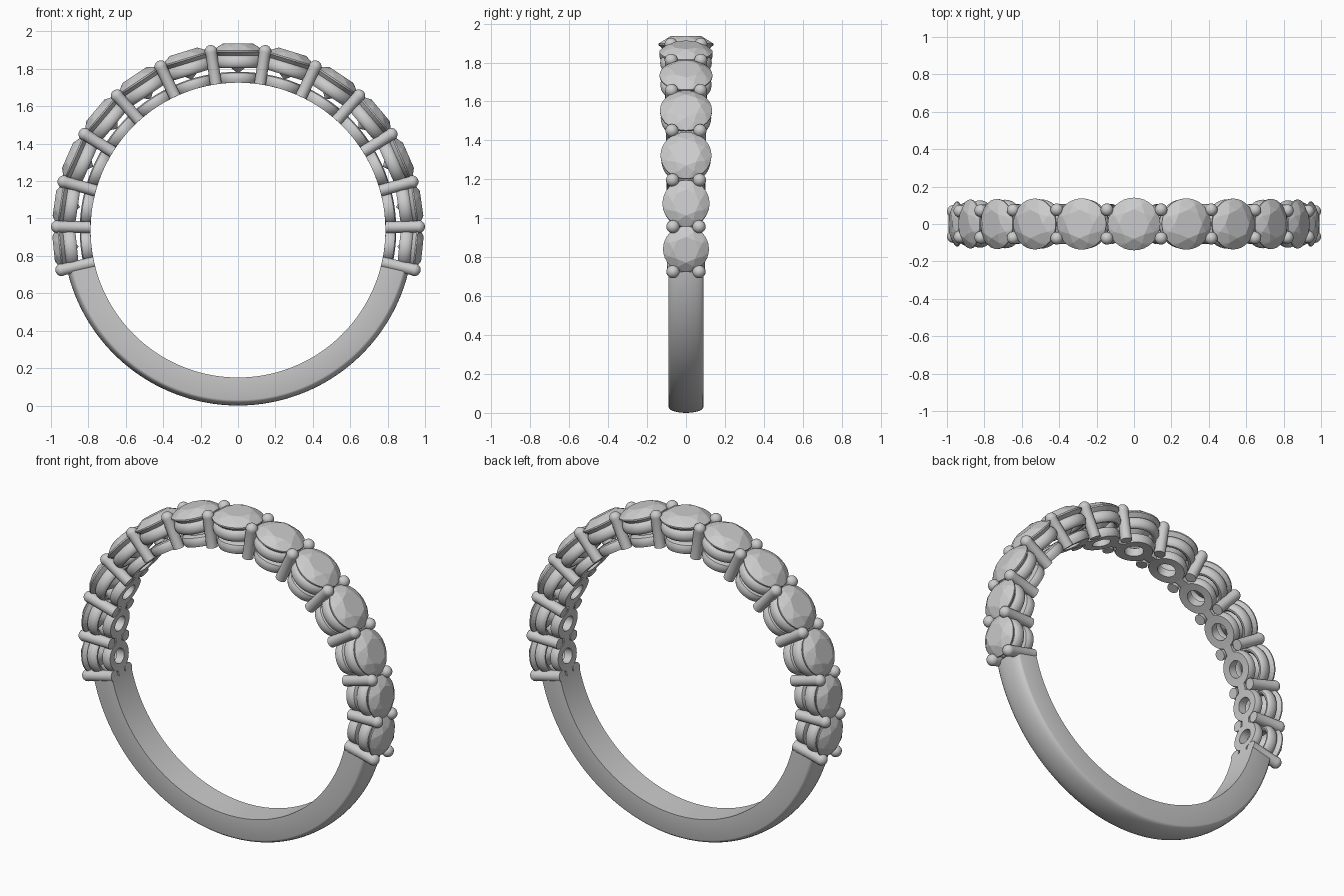
import bpy, bmesh
from math import sin, cos, pi, radians
from mathutils import Matrix

if "Cube" in bpy.data.objects:
    bpy.data.objects.remove(bpy.data.objects["Cube"])

CZ = 0.938          # height of the ring centre
R_IN = 0.788        # finger radius

# stones from top down one side: (angle from top, stone radius)
STONES = [(0, .141), (17, .137), (33.7, .136), (50, .134), (66.3, .131), (81.7, .121), (95.8, .118)]
# prong pairs between stones: (angle from top, y offset)
PRONGS = [(8.6, .076), (25.3, .076), (42, .074), (58, .072), (74.5, .069), (88.9, .067), (102.7, .067)]


def frame(deg, r):
    """Local z points outward from the ring centre, local y stays y."""
    return (Matrix.Translation((0, 0, CZ)) @ Matrix.Rotation(radians(deg), 4, 'Y')
            @ Matrix.Translation((0, 0, r)))


def finish(bm, name, smooth=True):
    bmesh.ops.recalc_face_normals(bm, faces=bm.faces)
    me = bpy.data.meshes.new(name)
    bm.to_mesh(me)
    bm.free()
    if smooth:
        for p in me.polygons:
            p.use_smooth = True
        me.set_sharp_from_angle(angle=radians(35))
    ob = bpy.data.objects.new(name, me)
    bpy.context.collection.objects.link(ob)
    return ob


def lathe(profile, n, closed):
    """Spin (radius, height) points about z; cap with fans where radius is 0."""
    bm = bmesh.new()
    rings = [[bm.verts.new((r * cos(2 * pi * i / n), r * sin(2 * pi * i / n), h))
              for i in range(n)] for r, h in profile]
    pairs = list(zip(rings, rings[1:])) + ([(rings[-1], rings[0])] if closed else [])
    for a, b in pairs:
        for i in range(n):
            j = (i + 1) % n
            bm.faces.new((a[i], a[j], b[j], b[i]))
    bmesh.ops.remove_doubles(bm, verts=bm.verts, dist=1e-5)
    return bm


def bend(bm, deg, r0=0.815):
    """Wrap flat (x, y, radius) geometry around the finger."""
    for v in bm.verts:
        a = radians(deg) + v.co.x / r0
        v.co = (v.co.z * sin(a), v.co.y, CZ + v.co.z * cos(a))


def make_stone(deg, R, name):
    # faceted brilliant: hull of table, crown, girdle, pavilion and culet points
    bm = bmesh.new()
    for n, rad, h, off in ((8, .56, .043, 0), (8, .80, .027, .5), (32, 1, .004, 0),
                           (32, 1, -.004, 0), (8, .5, -.058, .5), (1, 0, -.118, 0)):
        for i in range(n):
            a = 2 * pi * (i + off) / n
            bm.verts.new((R * rad * cos(a), R * rad * sin(a), h * R / .141))
    bmesh.ops.convex_hull(bm, input=bm.verts)
    bmesh.ops.dissolve_limit(bm, angle_limit=.01, verts=bm.verts, edges=bm.edges)
    bm.transform(frame(deg, .955))
    finish(bm, name, smooth=False)


def make_seat(deg, R, name):
    # rounded gallery ring under the girdle
    prof = [(R * (.80 + .17 * cos(t)), .034 * sin(t)) for t in (2 * pi * i / 14 for i in range(14))]
    bm = lathe(prof, 40, True)
    bm.transform(frame(deg, .899))
    finish(bm, name)


def make_base(deg, R, name):
    # flat washer curved to the finger
    i, o = .38 * R, .74 * R
    prof = [(i, R_IN), (o, R_IN), (o + .007, .805), (o + .007, .826), (o, .840),
            (o - .012, .846), (i + .012, .846), (i, .838)]
    bm = lathe(prof, 40, True)
    bend(bm, deg)
    finish(bm, name)


def make_prongs(deg, y, name):
    # pair of round-tipped posts and the small bridge between washers
    for s, side in ((-1, "front"), (1, "back")):
        rad, tip = .031, .034
        prof = [(0, R_IN), (rad, R_IN), (rad, .955)]
        prof += [(tip * cos(t), .966 + tip * sin(t)) for t in (pi / 2 * k / 6 for k in range(7))]
        bm = lathe(prof, 20, False)
        bm.transform(Matrix.Translation((0, s * y, 0)))
        bm.transform(frame(deg, 0))
        finish(bm, name + "_" + side)
    bm = bmesh.new()
    bmesh.ops.create_cube(bm, size=1)
    bm.transform(Matrix.Translation((0, 0, .814)) @ Matrix.Diagonal((.05, .055, .052, 1)))
    bend(bm, deg)
    finish(bm, name + "_bridge")


# plain lower band: flat inside and sides, domed outside
W, SIDE, CROWN = .09, .908, .938
section = [(-W, R_IN), (W, R_IN)]
section += [(W * cos(t), SIDE + (CROWN - SIDE) * sin(t) ** 1.0) for t in (pi * k / 12 for k in range(13))]
bm = bmesh.new()
END, STEPS = 103.2, 96
rows = []
for k in range(STEPS + 1):
    a = radians(END + (360 - 2 * END) * k / STEPS)
    rows.append([bm.verts.new((r * sin(a), y, CZ + r * cos(a))) for y, r in section])
for a, b in zip(rows, rows[1:]):
    for i in range(len(section)):
        j = (i + 1) % len(section)
        bm.faces.new((a[i], a[j], b[j], b[i]))
bm.faces.new(rows[0])
bm.faces.new(rows[-1])
finish(bm, "band")

# stone settings, mirrored to both sides
for k, (deg, R) in enumerate(STONES):
    for s, side in ((1, "right"), (-1, "left")):
        if k == 0 and s < 0:
            continue
        tag = f"_{side}_{k}" if k else "_top"
        make_stone(s * deg, R, "stone" + tag)
        make_seat(s * deg, R, "seat_ring" + tag)
        make_base(s * deg, R, "base_ring" + tag)

# prongs between the stones
for k, (deg, y) in enumerate(PRONGS):
    for s, side in ((1, "right"), (-1, "left")):
        make_prongs(s * deg, y, f"prong_{side}_{k + 1}")
